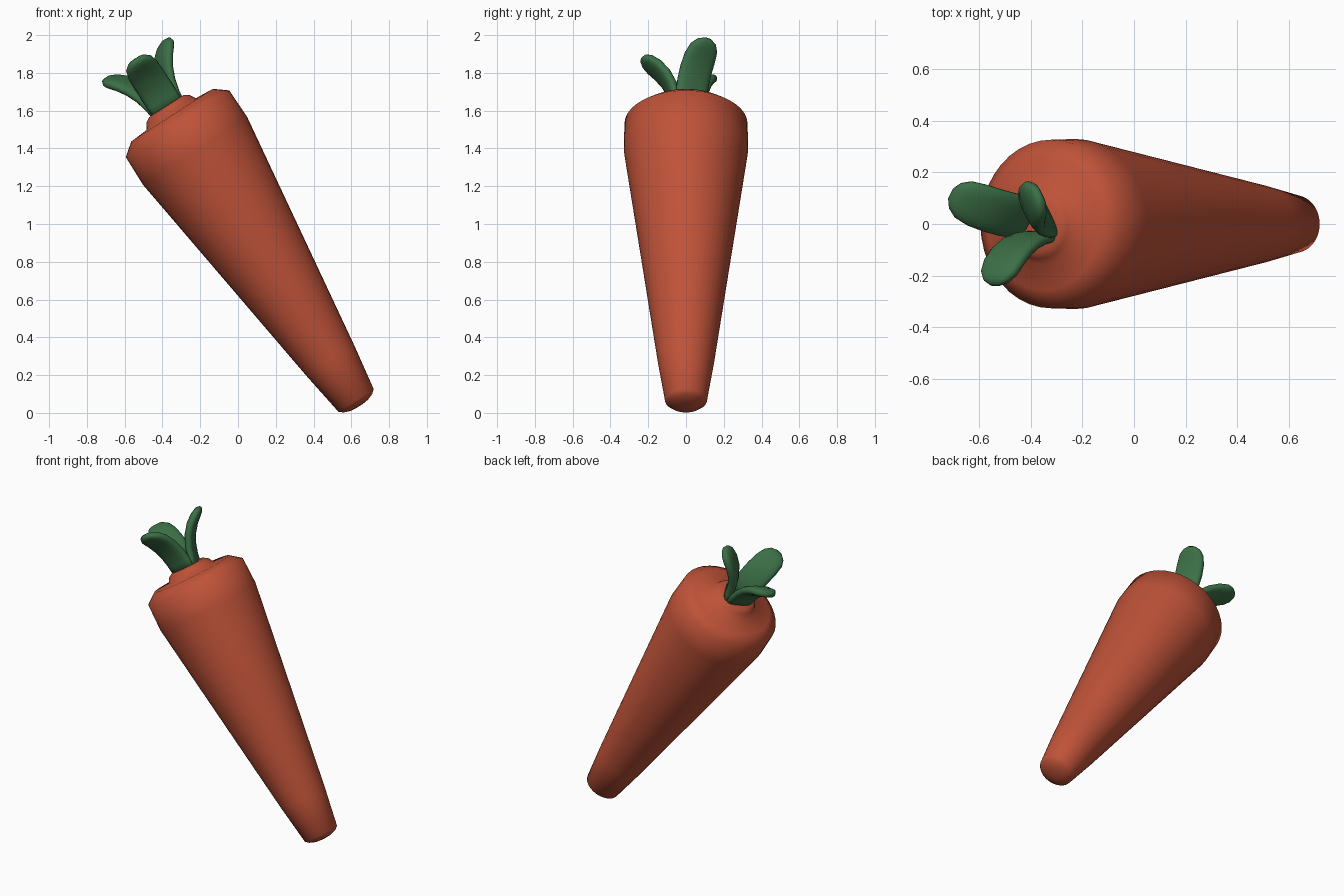
import bpy, bmesh, math
from mathutils import Vector

if "Cube" in bpy.data.objects:
    bpy.data.objects.remove(bpy.data.objects["Cube"])

ORIGIN = Vector((0.625, 0, 0.066))      # centre of the bottom ring
AXIS = Vector((-0.542, 0, 0.840)).normalized()
SIDE = Vector((0.840, 0, 0.542)).normalized()
DEPTH = Vector((0, 1, 0))


def place(u, v, s):
    return ORIGIN + SIDE * u + DEPTH * v + AXIS * s


def material(name, rgb):
    m = bpy.data.materials.new(name)
    m.diffuse_color = (*rgb, 1)
    m.use_nodes = True
    m.node_tree.nodes["Principled BSDF"].inputs["Base Color"].default_value = m.diffuse_color
    return m


def loft(name, rings, mat):
    """Skin equal-length rings of points and cap both ends."""
    bm = bmesh.new()
    rows = [[bm.verts.new(p) for p in ring] for ring in rings]
    n = len(rows[0])
    for a, b in zip(rows, rows[1:]):
        for i in range(n):
            j = (i + 1) % n
            bm.faces.new((a[i], a[j], b[j], b[i]))
    bm.faces.new(rows[0][::-1])
    bm.faces.new(rows[-1])
    bmesh.ops.recalc_face_normals(bm, faces=bm.faces[:])
    for f in bm.faces:
        f.smooth = True
    mesh = bpy.data.meshes.new(name)
    bm.to_mesh(mesh)
    bm.free()
    mesh.materials.append(mat)
    obj = bpy.data.objects.new(name, mesh)
    bpy.context.collection.objects.link(obj)
    return obj


orange = material("root_orange", (0.52, 0.085, 0.04))
green = material("leaf_green", (0.045, 0.16, 0.062))

# Root: profile of (distance along axis, radius), revolved
profile = [(-0.035, 0.02), (-0.031, 0.055), (-0.018, 0.09), (0, 0.111),
           (0.25, 0.15), (1.572, 0.329), (1.743, 0.326), (1.797, 0.257),
           (1.804, 0.155), (1.837, 0.135), (1.854, 0.108), (1.854, 0.03)]
SEG = 40
angles = [2 * math.pi * i / SEG for i in range(SEG)]
loft("carrot_root", [[place(r * math.cos(a), r * math.sin(a), s) for a in angles]
                     for s, r in profile], orange)

# Leaves: (outward, height above crown, half width, half thickness)
path = [(0.050, -0.03, 0.088, 0.025), (0.057, 0.04, 0.091, 0.028),
        (0.074, 0.105, 0.092, 0.030), (0.105, 0.170, 0.092, 0.031),
        (0.147, 0.225, 0.090, 0.031), (0.190, 0.262, 0.080, 0.029),
        (0.219, 0.282, 0.056, 0.023), (0.236, 0.291, 0.022, 0.010)]


def soft(x):
    return math.copysign(abs(x) ** 0.75, x)


def leaf(name, azimuth):
    ca, sa = math.cos(azimuth), math.sin(azimuth)
    rings = []
    for k, (r, d, w, t) in enumerate(path):
        a, b = path[max(k - 1, 0)], path[min(k + 1, len(path) - 1)]
        tan = Vector((b[0] - a[0], b[1] - a[1])).normalized()
        ring = []
        for i in range(20):
            q = 2 * math.pi * i / 20
            across, thick = w * soft(math.cos(q)), t * soft(math.sin(q))
            out, up = r + tan.y * thick, d - tan.x * thick
            ring.append(place(out * ca - across * sa, out * sa + across * ca, 1.854 + up))
        rings.append(ring)
    loft(name, rings, green)


for i, deg in enumerate((30, 150, 270)):
    leaf(f"leaf_{i + 1}", math.radians(deg))
